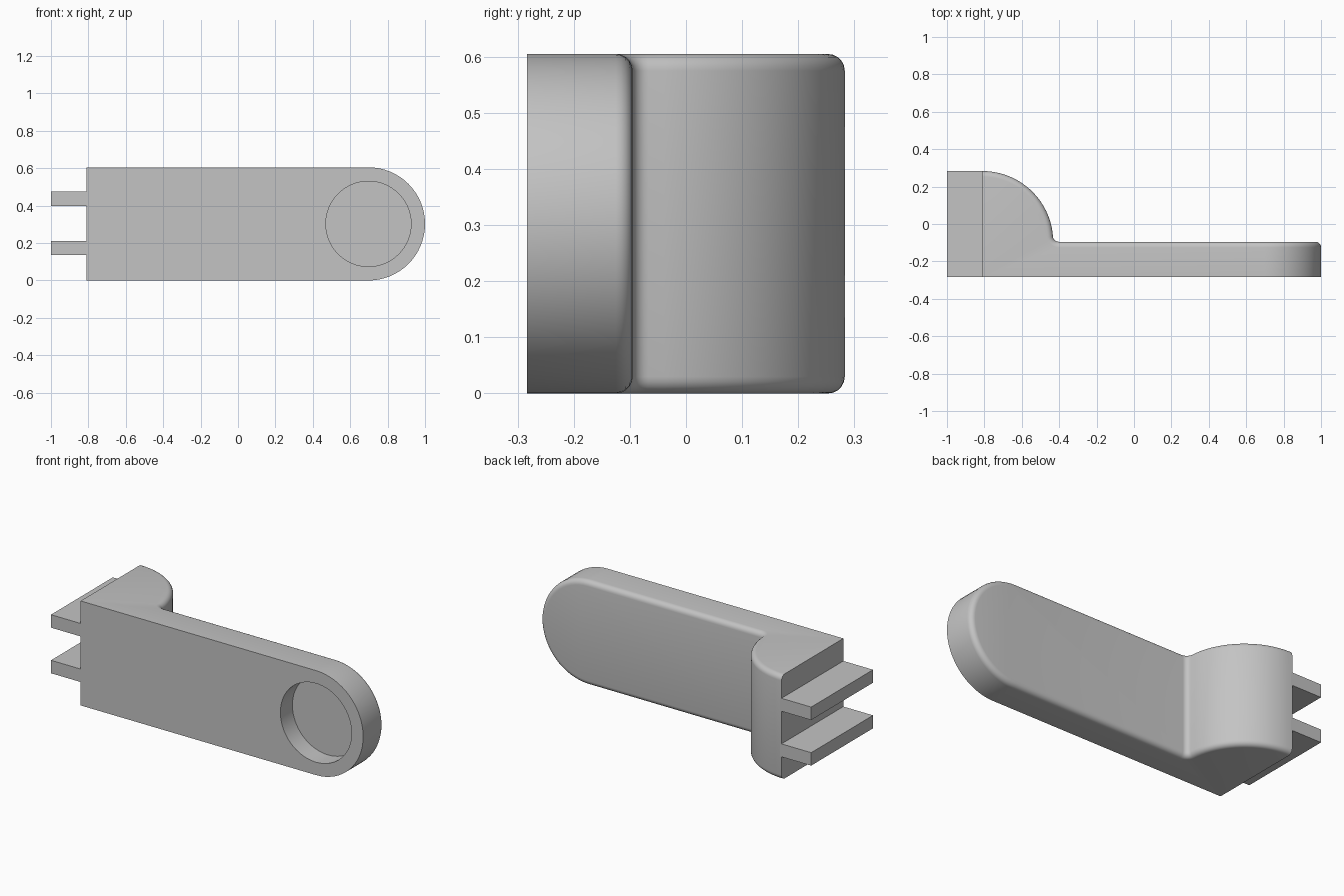
import bpy, bmesh, math
from mathutils import Matrix

cube = bpy.data.objects.get("Cube")
if cube:
    bpy.data.objects.remove(cube)

grey = bpy.data.materials.new("plain grey")
grey.use_nodes = True
grey.diffuse_color = (0.55, 0.55, 0.55, 1)
grey.node_tree.nodes["Principled BSDF"].inputs["Base Color"].default_value = grey.diffuse_color

H = 0.605                  # height
R = H / 2                  # radius of the rounded arm end
CX = 1 - R                 # centre of the rounded end
LEFT, FRONT, BACK, ARM = -0.81, -0.283, 0.283, -0.095
ROUND = 0.03


def make_object(name, bm):
    bmesh.ops.recalc_face_normals(bm, faces=bm.faces)
    mesh = bpy.data.meshes.new(name)
    bm.to_mesh(mesh)
    bm.free()
    mesh.materials.append(grey)
    obj = bpy.data.objects.new(name, mesh)
    bpy.context.collection.objects.link(obj)
    return obj


def arc(cx, cy, r, a0, a1, n):
    angles = [a0 + (a1 - a0) * i / n for i in range(n + 1)]
    return [(cx + r * math.cos(a), cy + r * math.sin(a)) for a in angles]


# Back outline: quarter round of the block, then a fillet into the arm
big = BACK - ARM
dx = math.sqrt((big + ROUND) ** 2 - ROUND ** 2)
touch = math.atan2(ROUND, dx)
outline = arc(LEFT, ARM, big, math.pi / 2, touch, 20)
outline += arc(LEFT + dx, ARM + ROUND, ROUND, math.pi + touch, 1.5 * math.pi, 6)[1:]

# Body: block and round-ended arm as one solid
bm = bmesh.new()
top = [bm.verts.new((x, y, H)) for x, y in outline]
low = [bm.verts.new((x, y, 0)) for x, y in outline]
end = arc(CX, R, R, math.pi / 2, -math.pi / 2, 32)
rear = [bm.verts.new((x, ARM, z)) for x, z in end]
face = [bm.verts.new((x, FRONT, z)) for x, z in end]
corner_top = bm.verts.new((LEFT, FRONT, H))
corner_low = bm.verts.new((LEFT, FRONT, 0))
for a, b in ((top, low), (rear, face)):
    for i in range(len(a) - 1):
        bm.faces.new((a[i], a[i + 1], b[i + 1], b[i]))
bm.faces.new([top[-1]] + rear + [low[-1]])
bm.faces.new([corner_top] + face + [corner_low])
bm.faces.new(top + [rear[0], face[0], corner_top])
bm.faces.new(low + [rear[-1], face[-1], corner_low])
bm.faces.new((top[0], low[0], corner_low, corner_top))
bmesh.ops.recalc_face_normals(bm, faces=bm.faces)

# Round the whole back rim
rim = top + rear + low[::-1]
edges = [bm.edges.get((a, b)) for a, b in zip(rim, rim[1:])]
bmesh.ops.bevel(bm, geom=edges, offset=ROUND, offset_type='OFFSET', segments=5,
                profile=0.5, affect='EDGES', clamp_overlap=False)
body = make_object("arm_and_block", bm)

# Round recess in the front of the arm
bm = bmesh.new()
place = Matrix.Translation((CX, FRONT, R)) @ Matrix.Rotation(math.pi / 2, 4, 'X')
bmesh.ops.create_cone(bm, cap_ends=True, segments=64, radius1=0.228, radius2=0.228,
                      depth=0.22, matrix=place)
cutter = make_object("recess_cutter", bm)
cutter.hide_render = True
cut = body.modifiers.new("recess", 'BOOLEAN')
cut.operation = 'DIFFERENCE'
cut.solver = 'EXACT'
cut.object = cutter
bpy.ops.object.select_all(action='DESELECT')
body.select_set(True)
bpy.context.view_layer.objects.active = body
bpy.ops.object.modifier_apply(modifier=cut.name)
bpy.data.objects.remove(cutter)
bpy.ops.object.shade_smooth_by_angle(angle=math.radians(30))

# Two flat prongs on the end of the block
for name, z in (("lower_prong", 0.173), ("upper_prong", 0.437)):
    bm = bmesh.new()
    size = Matrix.Diagonal((0.2, BACK - FRONT, 0.075, 1))
    bmesh.ops.create_cube(bm, size=1, matrix=Matrix.Translation((-0.9, 0, z)) @ size)
    make_object(name, bm)
